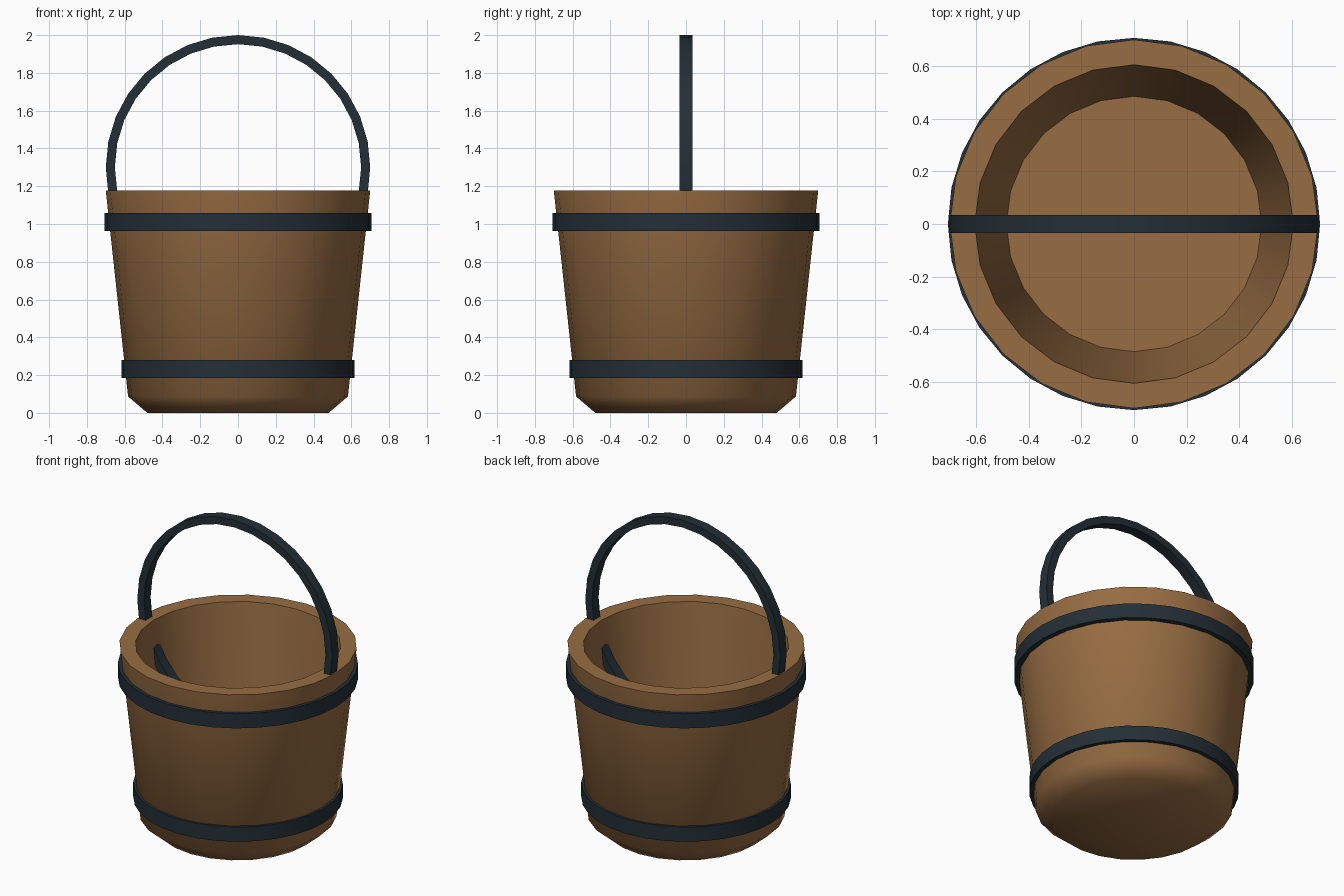
import bpy
import math

if "Cube" in bpy.data.objects:
    bpy.data.objects.remove(bpy.data.objects["Cube"], do_unlink=True)


def make_material(name, rgb):
    mat = bpy.data.materials.new(name)
    mat.use_nodes = True
    mat.diffuse_color = (*rgb, 1)
    mat.node_tree.nodes["Principled BSDF"].inputs["Base Color"].default_value = (*rgb, 1)
    return mat


wood = make_material("brown wood", (0.31, 0.152, 0.055))
iron = make_material("dark iron", (0.017, 0.028, 0.037))


def lathe(name, profile, sides, mat, closed=False, smooth=60):
    """Spin (radius, height) points round z; an open profile gets end caps."""
    verts = [(r * math.sin(2 * math.pi * i / sides), -r * math.cos(2 * math.pi * i / sides), z)
             for r, z in profile for i in range(sides)]
    rows = len(profile)
    faces = []
    for j in range(rows if closed else rows - 1):
        a, b = j * sides, (j + 1) % rows * sides
        for i in range(sides):
            k = (i + 1) % sides
            faces.append((a + i, a + k, b + k, b + i))
    if not closed:
        faces.append(tuple(reversed(range(sides))))
        faces.append(tuple(range((rows - 1) * sides, rows * sides)))
    mesh = bpy.data.meshes.new(name)
    mesh.from_pydata(verts, [], faces)
    mesh.materials.append(mat)
    obj = bpy.data.objects.new(name, mesh)
    bpy.context.collection.objects.link(obj)
    bpy.ops.object.select_all(action="DESELECT")
    obj.select_set(True)
    bpy.context.view_layer.objects.active = obj
    bpy.ops.object.shade_smooth_by_angle(angle=math.radians(smooth))
    return obj


def ring(name, inner, outer, low, high):
    section = [(outer, low), (outer, high), (inner, high), (inner, low)]
    return lathe(name, section, 32, iron, closed=True)


# Wooden tub: chamfered base, flared wall, flat rim, inner wall and floor
lathe("bucket_body", [(0.48, 0), (0.582, 0.087), (0.70, 1.177), (0.605, 1.177), (0.485, 0.09)],
      24, wood)

# Iron hoops
ring("lower_hoop", 0.56, 0.617, 0.185, 0.28)
ring("upper_hoop", 0.65, 0.707, 0.963, 1.058)

# Handle: a full upright ring whose lower half dips inside the tub
handle = ring("handle", 0.652, 0.70, -0.034, 0.034)
handle.rotation_euler.x = math.pi / 2
handle.location.z = 1.30
